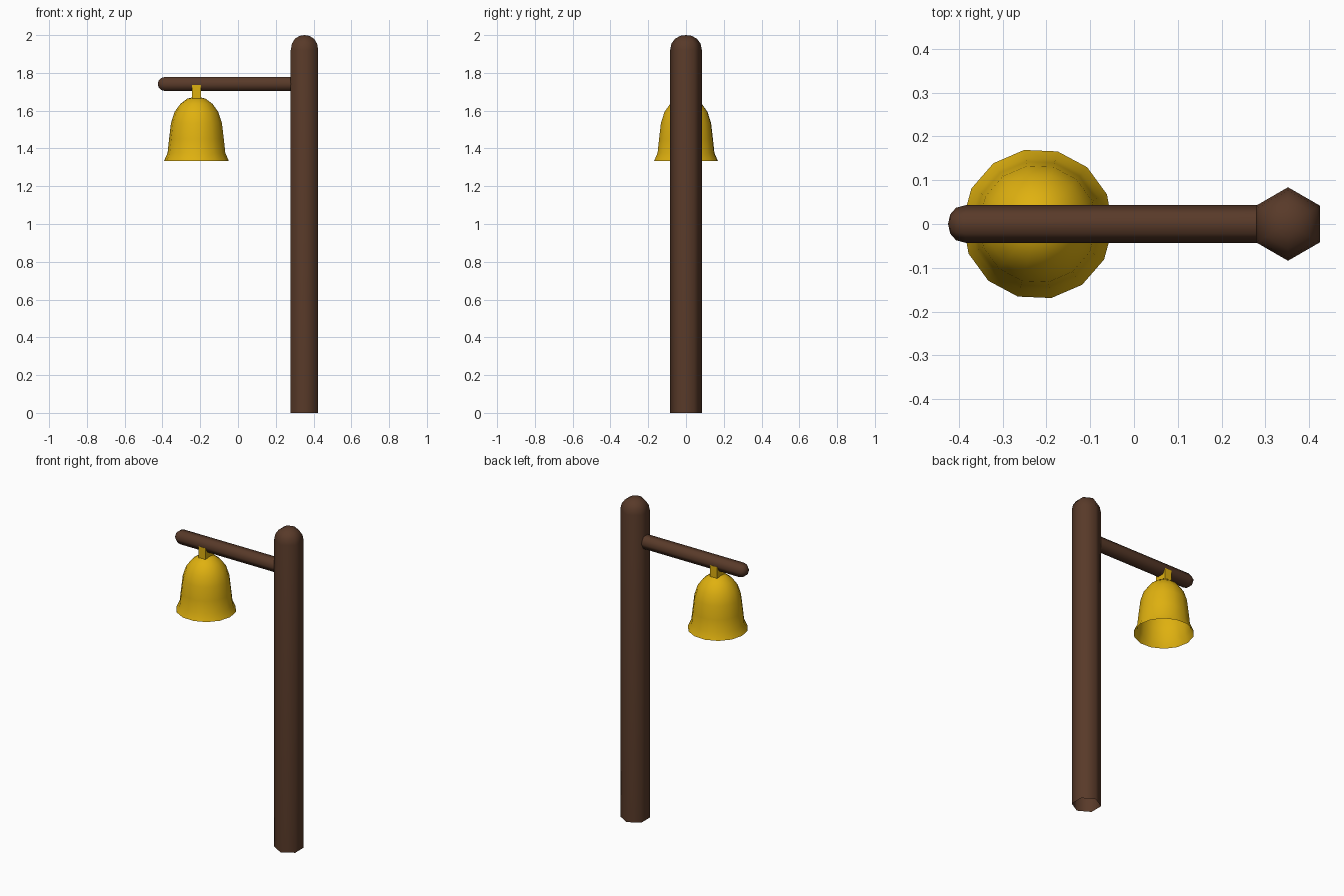
import bpy, bmesh, math
from mathutils import Matrix

if "Cube" in bpy.data.objects:
    bpy.data.objects.remove(bpy.data.objects["Cube"])


def material(name, rgb):
    m = bpy.data.materials.new(name)
    m.diffuse_color = (*rgb, 1)
    m.use_nodes = True
    m.node_tree.nodes["Principled BSDF"].inputs["Base Color"].default_value = m.diffuse_color
    return m


wood = material("dark wood", (0.098, 0.042, 0.022))
gold = material("bell gold", (0.74, 0.44, 0.005))


def lathe(name, profile, sides, mat, turn=0.0, matrix=Matrix()):
    """Revolve (radius, height) points about z; radius 0 makes a pole. Ends stay open."""
    bm = bmesh.new()
    rings = []
    for r, z in profile:
        if r == 0:
            rings.append([bm.verts.new((0, 0, z))] * sides)
        else:
            angles = [turn + 2 * math.pi * i / sides for i in range(sides)]
            rings.append([bm.verts.new((r * math.cos(a), r * math.sin(a), z)) for a in angles])
    for low, high in zip(rings, rings[1:]):
        for i in range(sides):
            j = (i + 1) % sides
            corners = dict.fromkeys((low[i], low[j], high[j], high[i]))
            bm.faces.new(list(corners))
    for f in bm.faces:
        f.smooth = True
    bm.transform(matrix)
    me = bpy.data.meshes.new(name)
    bm.to_mesh(me)
    bm.free()
    me.materials.append(mat)
    ob = bpy.data.objects.new(name, me)
    bpy.context.collection.objects.link(ob)
    return ob


# Six-sided post with a rounded top
lathe("post", [(0.084, 0), (0.084, 1.92), (0.077, 1.955), (0.058, 1.981), (0.03, 1.996), (0, 2.0)],
      6, wood, math.radians(90), Matrix.Translation((0.352, 0, 0)))

# Six-sided crossbeam with a rounded free end, pointing along -x
beam_matrix = Matrix.Translation((0.3, 0, 1.741)) @ Matrix.Rotation(math.radians(-90), 4, 'Y')
lathe("crossbeam", [(0.043, 0), (0.043, 0.685), (0.037, 0.707), (0.022, 0.72), (0, 0.725)],
      6, wood, math.radians(90), beam_matrix)

# Open bell with a flared lip
lathe("bell", [(0.172, 1.333), (0.153, 1.376), (0.145, 1.45), (0.135, 1.534), (0.116, 1.593),
               (0.085, 1.636), (0.048, 1.664), (0, 1.675)],
      14, gold, math.radians(-2.5), Matrix.Translation((-0.22, 0, 0)))

# Hanger block joining the bell to the beam
bpy.ops.mesh.primitive_cube_add(size=1, location=(-0.22, 0, 1.695))
hanger = bpy.context.object
hanger.name = "bell_hanger"
hanger.scale = (0.048, 0.081, 0.08)
hanger.data.materials.append(gold)
